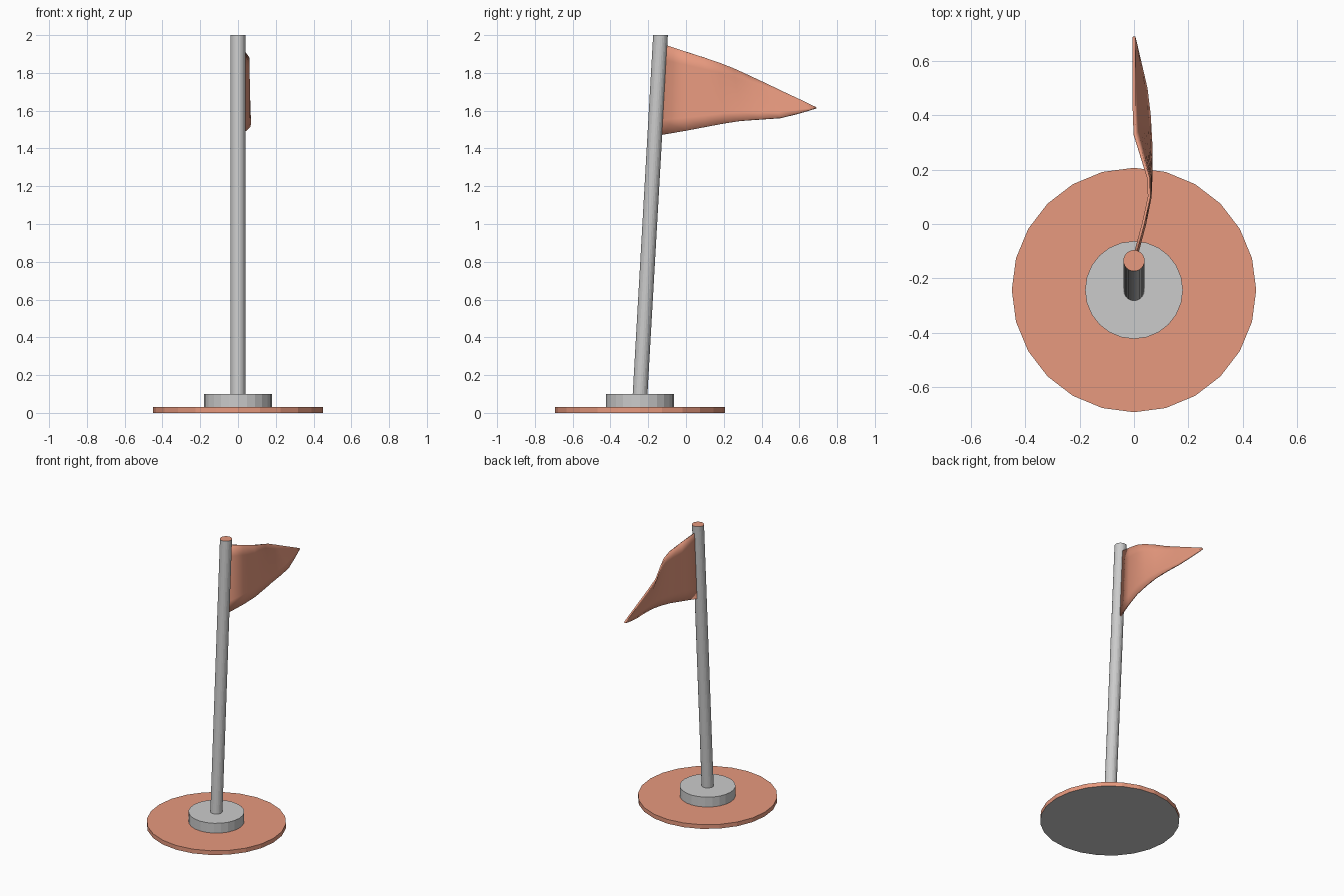
import bpy, bmesh, math
from mathutils import Vector

if "Cube" in bpy.data.objects:
    bpy.data.objects.remove(bpy.data.objects["Cube"])


def material(name, color):
    m = bpy.data.materials.new(name)
    m.diffuse_color = (*color, 1)
    m.use_nodes = True
    m.node_tree.nodes["Principled BSDF"].inputs["Base Color"].default_value = m.diffuse_color
    return m


RED = material("red", (0.80, 0.32, 0.21))
GREY = material("grey", (0.70, 0.70, 0.70))


def add_object(name, bm, mats):
    bmesh.ops.recalc_face_normals(bm, faces=bm.faces)
    mesh = bpy.data.meshes.new(name)
    bm.to_mesh(mesh)
    bm.free()
    for m in mats:
        mesh.materials.append(m)
    ob = bpy.data.objects.new(name, mesh)
    bpy.context.collection.objects.link(ob)
    return ob


def cylinder(name, r, y0, z0, y1, z1, mats, top=0, bottom=0):
    # Upright drum with level ends; y0 -> y1 leans it. Cap slots can differ.
    bm = bmesh.new()
    angles = [2 * math.pi * i / 24 for i in range(24)]
    lo, hi = ([bm.verts.new((r * math.cos(a), y + r * math.sin(a), z)) for a in angles]
              for y, z in ((y0, z0), (y1, z1)))
    for i in range(24):
        j = (i + 1) % 24
        bm.faces.new((lo[i], lo[j], hi[j], hi[i]))
    bm.faces.new(lo[::-1]).material_index = bottom
    bm.faces.new(hi).material_index = top
    return add_object(name, bm, mats)


# Ground disc (grey underside), collar and leaning pole (red tip)
Y = -0.243
cylinder("base_disc", 0.45, Y, 0.0, Y, 0.03, [RED, GREY], bottom=1)
cylinder("base_collar", 0.18, Y, 0.03, Y, 0.10, [GREY])
cylinder("pole", 0.039, Y, 0.10, -0.135, 2.0, [GREY, RED], top=1)

# Waving pennant: matching points along the upper and lower edges
upper = [(.003, -.115, 1.950), (.034, 0, 1.912), (.056, .10, 1.880), (.053, .17, 1.856),
         (.028, .25, 1.824), (.003, .33, 1.787), (0, .42, 1.745), (0, .52, 1.697),
         (0, .61, 1.655), (0, .685, 1.619)]
lower = [(.003, -.140, 1.470), (.040, 0, 1.494), (.060, .10, 1.513), (.064, .20, 1.532),
         (.063, .29, 1.546), (.057, .40, 1.554), (.045, .50, 1.561), (.024, .59, 1.583),
         (.010, .65, 1.600), (0, .69, 1.613)]
ROWS = 6
bm = bmesh.new()
grid = [[bm.verts.new(Vector(a).lerp(Vector(b), k / ROWS)) for k in range(ROWS + 1)]
        for a, b in zip(upper, lower)]
for c0, c1 in zip(grid, grid[1:]):
    for k in range(ROWS):
        bm.faces.new((c0[k], c0[k + 1], c1[k + 1], c1[k]))
flag = add_object("pennant", bm, [RED])
solid = flag.modifiers.new("thickness", 'SOLIDIFY')
solid.thickness = 0.01
solid.offset = 0

# Smooth cloth with crisp borders
bpy.ops.object.select_all(action='DESELECT')
flag.select_set(True)
bpy.context.view_layer.objects.active = flag
bpy.ops.object.shade_smooth_by_angle(angle=math.radians(40))
